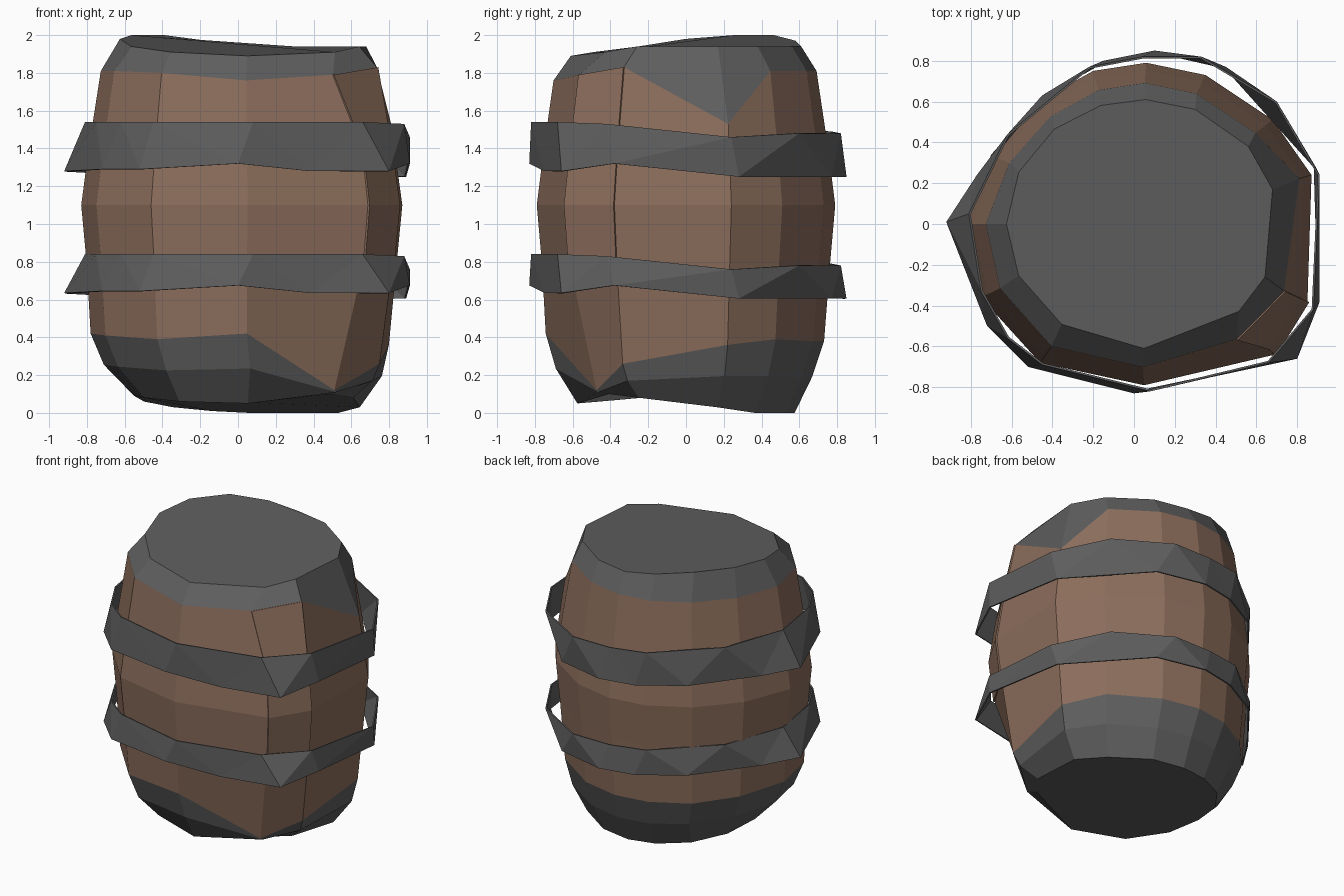
import bpy
import bmesh
from math import atan2, cos, sin

old = bpy.data.objects.get("Cube")
if old:
    bpy.data.objects.remove(old, do_unlink=True)


def make_material(name, color):
    mat = bpy.data.materials.new(name)
    mat.use_nodes = True
    mat.diffuse_color = (*color, 1)
    mat.node_tree.nodes["Principled BSDF"].inputs["Base Color"].default_value = (*color, 1)
    return mat


iron = make_material("dark iron", (0.113, 0.113, 0.113))
wood = make_material("brown wood", (0.262, 0.155, 0.107))

# Hand-hewn outline at the belly, counter-clockwise from the front
BODY_OUTLINE = [(.05, -.79), (.69, -.64), (.85, -.38), (.87, .24), (.68, .51),
                (.35, .73), (.06, .79), (-.2, .75), (-.47, .6), (-.7, .34),
                (-.83, 0), (-.75, -.36), (-.46, -.68)]
COUNT = len(BODY_OUTLINE)

# Crooked hoop: upper corners, and lower corners set between them
HOOP_HIGH = [(.08, -.82, 1.54), (.66, -.68, 1.54), (.88, -.42, 1.53), (.91, .24, 1.46),
             (.7, .6, 1.48), (.33, .82, 1.48), (.04, .82, 1.48), (-.22, .77, 1.49),
             (-.62, .44, 1.51), (-.81, .05, 1.54), (-.75, -.33, 1.54),
             (-.62, -.56, 1.54), (-.45, -.69, 1.54)]
HOOP_LOW = [(.38, -.75, 1.28), (.8, -.66, 1.28), (.91, -.38, 1.32), (.89, .28, 1.25),
            (.45, .77, 1.25), (.1, .85, 1.25), (-.15, .8, 1.25), (-.45, .63, 1.26),
            (-.77, .24, 1.27), (-.92, .01, 1.28), (-.72, -.5, 1.29),
            (-.52, -.7, 1.29), (0, -.83, 1.32)]

# Barrel bulge: width factor at each height
BULGE = [(0, .66), (.1, .71), (.2, .86), (.42, .94), (.85, .97),
         (1.1, 1), (1.54, .93), (1.8, .88), (2, .78)]


def bulge(z):
    for (z0, s0), (z1, s1) in zip(BULGE, BULGE[1:]):
        if z <= z1:
            return s0 + (s1 - s0) * (z - z0) / (z1 - z0)
    return BULGE[-1][1]


def body_point(index, z, shift=0):
    x, y = BODY_OUTLINE[index]
    if index == 1 and z > 1.6:
        x -= .12  # skewed stave at the front
    s = bulge(z)
    return (x * s + shift, y * s, z)


def body_ring(heights, shift=0):
    return [body_point(i, z, shift) for i, z in enumerate(heights)]


def end_ring(heights, center, rx, ry):
    """Rounder rim of a barrel end, lined up with the body corners."""
    ring = []
    for (x, y), z in zip(BODY_OUTLINE, heights):
        a = atan2(y, x - center)
        ring.append((center + rx * cos(a), ry * sin(a), z))
    return ring


def finish(name, bm, materials):
    mesh = bpy.data.meshes.new(name)
    bm.to_mesh(mesh)
    bm.free()
    for mat in materials:
        mesh.materials.append(mat)
    obj = bpy.data.objects.new(name, mesh)
    bpy.context.collection.objects.link(obj)
    return obj


def loft(name, rings, materials, closed=True, rule=None):
    """Bridge rings of points from bottom to top; closed lofts get end faces."""
    bm = bmesh.new()
    rows = [[bm.verts.new(p) for p in ring] for ring in rings]
    size = len(rows[0])
    for r, (low, high) in enumerate(zip(rows, rows[1:])):
        for i in range(size if closed else size - 1):
            j = (i + 1) % size
            face = bm.faces.new((low[i], low[j], high[j], high[i]))
            face.material_index = rule(r) if rule else 0
    if closed:
        bm.faces.new(rows[0][::-1])
        bm.faces.new(rows[-1])
    return finish(name, bm, materials)


def zigzag_band(name, low, high, material):
    """Join two staggered rings with triangles pointing up and down in turn."""
    bm = bmesh.new()
    lower = [bm.verts.new(p) for p in low]
    upper = [bm.verts.new(p) for p in high]
    for i in range(COUNT):
        j = (i + 1) % COUNT
        bm.faces.new((lower[i], upper[j], upper[i]))
        bm.faces.new((lower[i], lower[j], upper[j]))
    return finish(name, bm, [material])


def thicken(obj, amount):
    mod = obj.modifiers.new("thickness", 'SOLIDIFY')
    mod.thickness = amount
    mod.offset = -1


# Barrel body: iron end caps with uneven edges, wooden staves between them
base = [.05, .1, .08, .03, 0, 0, 0, .01, .03, .06, .09, .08, .06]
base_edge = [.42, .12, .26, .36, .39, .38, .38, .38, .38, .4, .42, .41, .39]
lid_edge = [1.76, 1.79, 1.83, 1.53, 1.81, 1.81, 1.81, 1.81, 1.81, 1.81, 1.81, 1.81, 1.8]
lid = [1.89, 1.91, 1.94, 1.94, 1.94, 1.94, 1.94, 1.97, 2, 2, 1.98, 1.94, 1.91]
base_middle = [(a + b) / 2 for a, b in zip(base, base_edge)]

rings = [end_ring(base, .06, .61, .575), body_ring(base_middle, .02), body_ring(base_edge)]
rings += [body_ring([z] * COUNT) for z in (.8, 1.1, 1.4)]
rings += [body_ring(lid_edge), end_ring(lid, .04, .665, .61)]
last = len(rings) - 2
loft("barrel_body", rings, [iron, wood],
     rule=lambda r: 1 if 2 <= r < last else 0)

# Loose stave standing slightly proud of the front left side
stave = []
for heights in ((.8, .8), (1.1, 1.1), (1.4, 1.4), lid_edge[1:3]):
    corners = [body_point(i + 1, z) for i, z in enumerate(heights)]
    stave.append([(x * 1.01, y * 1.01, z) for x, y, z in corners])
thicken(loft("loose_stave", stave, [wood], closed=False), .02)

# Two thin hoops of the same crooked shape, the lower one narrower
for name, drop_low, drop_high in (("upper_hoop", 0, 0), ("lower_hoop", .645, .7)):
    low = [(x, y, z - drop_low) for x, y, z in HOOP_LOW]
    high = [(x, y, z - drop_high) for x, y, z in HOOP_HIGH]
    thicken(zigzag_band(name, low, high, iron), .01)
